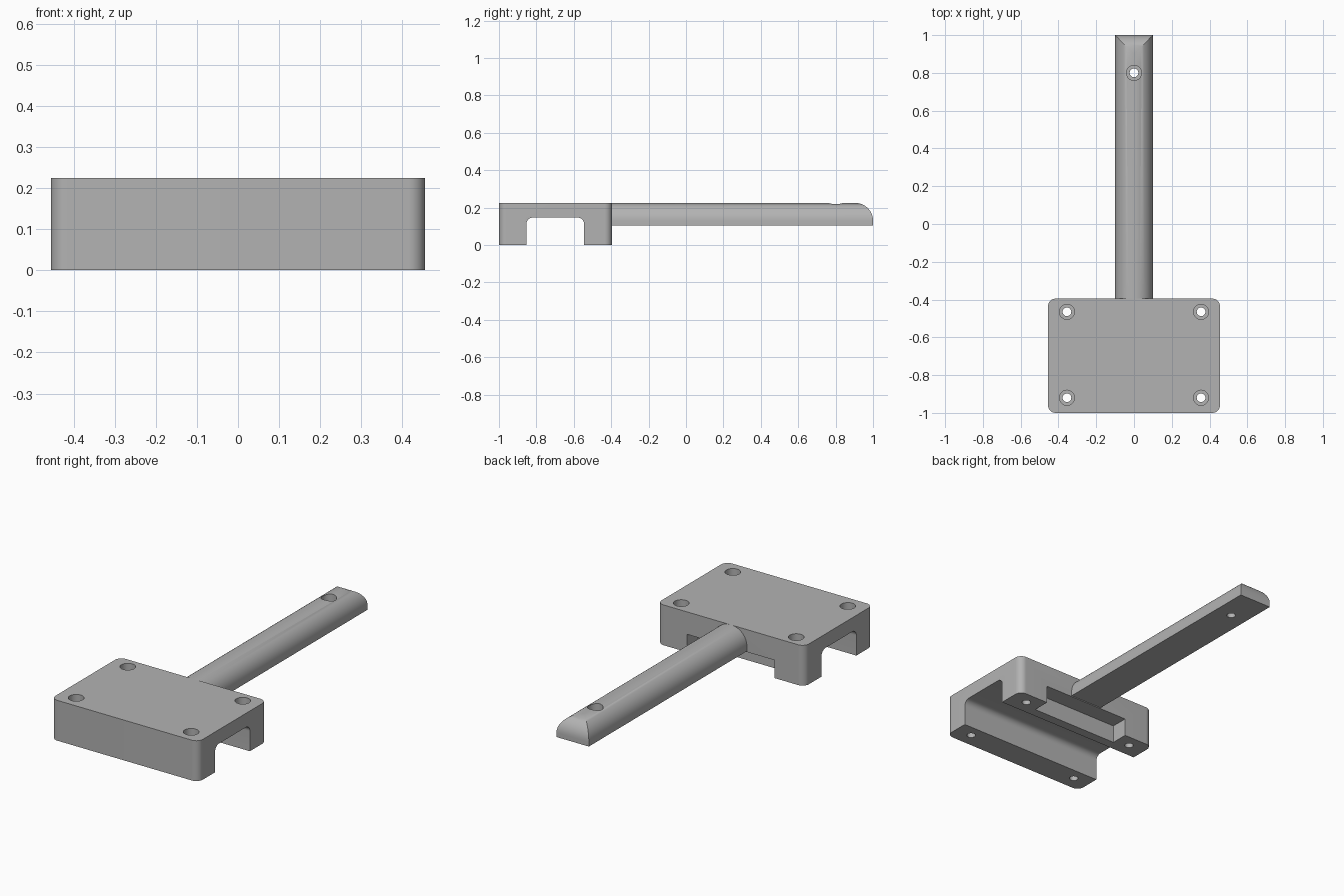
import bpy, bmesh, math
from mathutils import Vector

cube = bpy.data.objects.get("Cube")
if cube:
    bpy.data.objects.remove(cube, do_unlink=True)

grey = bpy.data.materials.new("plain grey")
grey.use_nodes = True
colour = (0.45, 0.45, 0.45, 1)
grey.diffuse_color = colour
grey.node_tree.nodes["Principled BSDF"].inputs["Base Color"].default_value = colour

TOP = 0.225
BACK = -0.395


def arc(cx, cy, r, start, end, steps=12):
    """Points of an arc, angles in degrees."""
    angles = [math.radians(start + (end - start) * i / steps) for i in range(steps + 1)]
    return [(cx + r * math.cos(a), cy + r * math.sin(a)) for a in angles]


def prism(name, points, axis, low, high):
    """Extrude a closed profile along x, y or z between two positions."""
    place = {"x": lambda a, b, t: (t, a, b),
             "y": lambda a, b, t: (a, t, b),
             "z": lambda a, b, t: (a, b, t)}[axis]
    bm = bmesh.new()
    face = bm.faces.new([bm.verts.new(place(a, b, low)) for a, b in points])
    side = bmesh.ops.extrude_face_region(bm, geom=[face])["geom"]
    shift = Vector(place(0, 0, high - low))
    bmesh.ops.translate(bm, vec=shift, verts=[v for v in side if isinstance(v, bmesh.types.BMVert)])
    bmesh.ops.recalc_face_normals(bm, faces=bm.faces)
    mesh = bpy.data.meshes.new(name)
    bm.to_mesh(mesh)
    bm.free()
    mesh.materials.append(grey)
    obj = bpy.data.objects.new(name, mesh)
    bpy.context.collection.objects.link(obj)
    return obj


def rectangle(x0, x1, y0, y1):
    return [(x0, y0), (x1, y0), (x1, y1), (x0, y1)]


def combine(target, cutter, operation="DIFFERENCE"):
    """Apply a boolean and discard the cutter."""
    mod = target.modifiers.new("cut", "BOOLEAN")
    mod.operation, mod.solver, mod.object = operation, "EXACT", cutter
    cutter.hide_render = True
    bpy.context.view_layer.objects.active = target
    bpy.ops.object.modifier_apply(modifier=mod.name)
    bpy.data.objects.remove(cutter, do_unlink=True)


def screw_hole(target, x, y, ledge):
    """Through hole with a wider recess for the screw head."""
    combine(target, prism("hole", arc(x, y, 0.023, 0, 345, 23), "z", -0.1, 0.4))
    combine(target, prism("recess", arc(x, y, 0.04, 0, 350, 35), "z", ledge, 0.4))


# Block with rounded upright corners
r, half = 0.04, 0.455
outline = (arc(half - r, BACK - r, r, 0, 90) + arc(r - half, BACK - r, r, 90, 180)
           + arc(r - half, r - 1, r, 180, 270) + arc(half - r, r - 1, r, 270, 360))
block = prism("clamp_block", outline, "z", 0, TOP)

# Channel across the underside with rounded inner corners
r, roof = 0.035, 0.147
channel = ([(-0.853, -0.1), (-0.545, -0.1)] + arc(-0.545 - r, roof - r, r, 0, 90)
           + arc(-0.853 + r, roof - r, r, 90, 180))
combine(block, prism("channel", channel, "x", -0.6, 0.6))

# Notch in the lower back edge
combine(block, prism("notch", rectangle(-0.27, 0.27, -0.492, BACK + 0.1), "z", -0.1, 0.1))

for x in (-0.355, 0.355):
    for y in (-0.92, -0.465):
        screw_hole(block, x, y, 0.1)

# Handle: rounded section meeting a rounded end
r, base = 0.095, 0.105
section = ([(-0.1, base), (0.1, base)] + arc(0.1 - r, TOP - r, r, 0, 90)
           + arc(r - 0.1, TOP - r, r, 90, 180))
handle = prism("handle", section, "y", BACK, 1.1)
side = [(BACK - 0.1, 0), (1, 0)] + arc(1 - r, TOP - r, r, 0, 90) + [(BACK - 0.1, TOP)]
combine(handle, prism("rounded_end", side, "x", -0.3, 0.3), "INTERSECT")
screw_hole(handle, 0, 0.8, 0.16)

# Smooth curves, sharp edges
bpy.ops.object.select_all(action="DESELECT")
for obj in (block, handle):
    obj.select_set(True)
bpy.context.view_layer.objects.active = block
bpy.ops.object.shade_smooth_by_angle(angle=math.radians(30))
